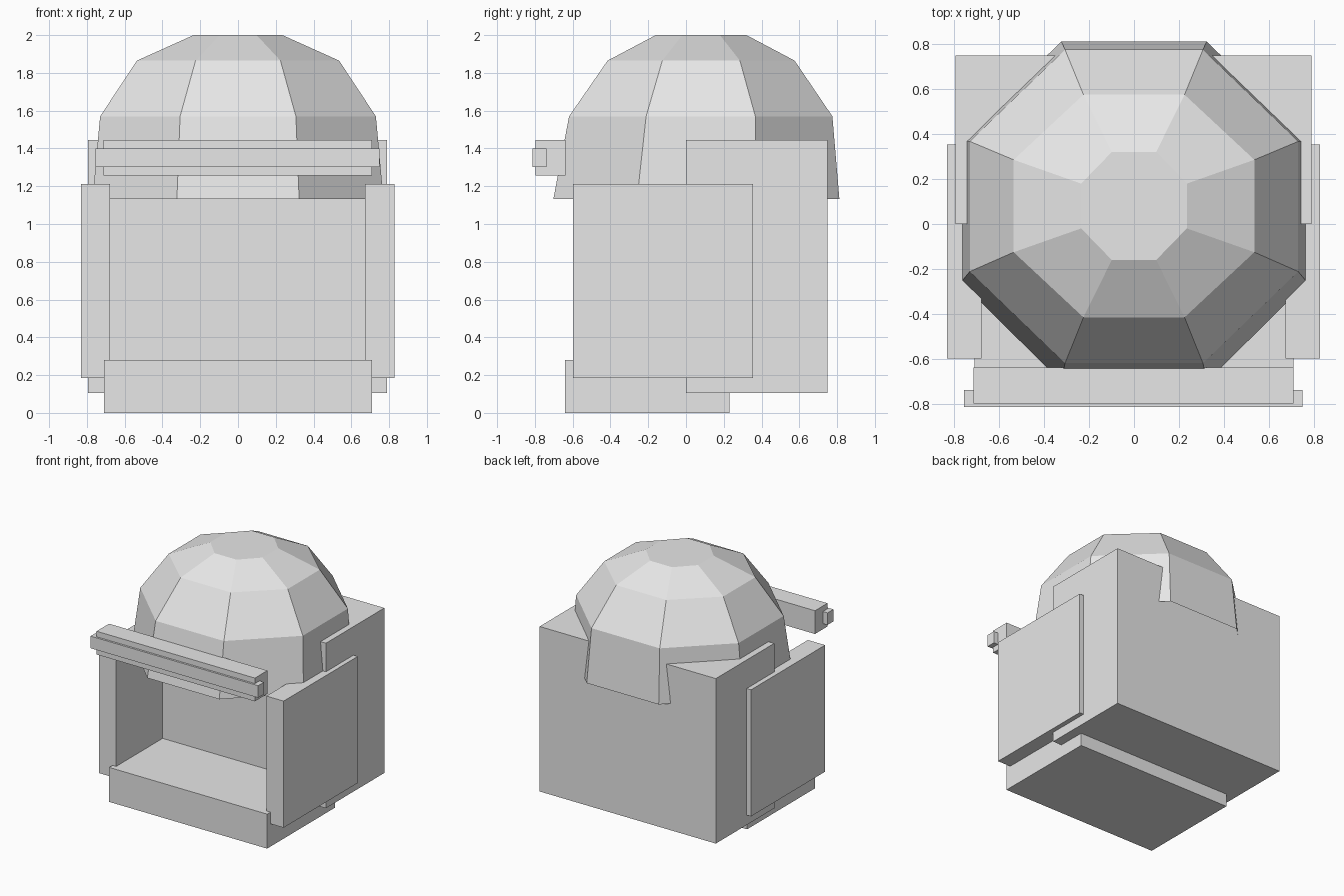
import bpy, bmesh

if "Cube" in bpy.data.objects:
    bpy.data.objects.remove(bpy.data.objects["Cube"])

grey = bpy.data.materials.new("light_grey")
grey.diffuse_color = (0.8, 0.8, 0.8, 1)
grey.use_nodes = True
grey.node_tree.nodes["Principled BSDF"].inputs["Base Color"].default_value = grey.diffuse_color


def finish(name, bm):
    bmesh.ops.recalc_face_normals(bm, faces=bm.faces)
    mesh = bpy.data.meshes.new(name)
    bm.to_mesh(mesh)
    bm.free()
    mesh.materials.append(grey)
    obj = bpy.data.objects.new(name, mesh)
    bpy.context.collection.objects.link(obj)
    return obj


def box(name, x, y, z):
    bm = bmesh.new()
    bmesh.ops.create_cube(bm, size=1)
    for v in bm.verts:
        for i, (lo, hi) in enumerate((x, y, z)):
            v.co[i] = hi if v.co[i] > 0 else lo
    return finish(name, bm)


# Cabin: floor slab, solid rear block and thick side walls
box("floor_slab", (-0.71, 0.71), (-0.64, 0.23), (0, 0.28))
box("rear_block", (-0.793, 0.79), (0, 0.75), (0.105, 1.445))
box("right_side_wall", (0.673, 0.828), (-0.597, 0.354), (0.185, 1.213))
box("left_side_wall", (-0.832, -0.677), (-0.597, 0.354), (0.185, 1.213))

# Front bar with a slimmer rail set into it
box("front_bar", (-0.713, 0.71), (-0.797, -0.637), (1.256, 1.445))
box("front_rail", (-0.755, 0.75), (-0.813, -0.738), (1.302, 1.40))

# Eight-sided dome, open underneath: z, centre y, half width, half depth
rings = [(1.133, 0.055, 0.77, 0.757), (1.57, 0.078, 0.73, 0.697),
         (1.865, 0.08, 0.535, 0.495), (2.0, 0.08, 0.235, 0.24)]
bm = bmesh.new()
loops = []
for z, cy, w, d in rings:
    a, b = w * 0.42, d * 0.415
    pts = [(a, -d), (w, -b), (w, b), (a, d), (-a, d), (-w, b), (-w, -b), (-a, -d)]
    loops.append([bm.verts.new((px, cy + py, z)) for px, py in pts])
for low, high in zip(loops, loops[1:]):
    for i in range(8):
        j = (i + 1) % 8
        bm.faces.new((low[i], low[j], high[j], high[i]))
bm.faces.new(loops[-1])
finish("dome", bm)
